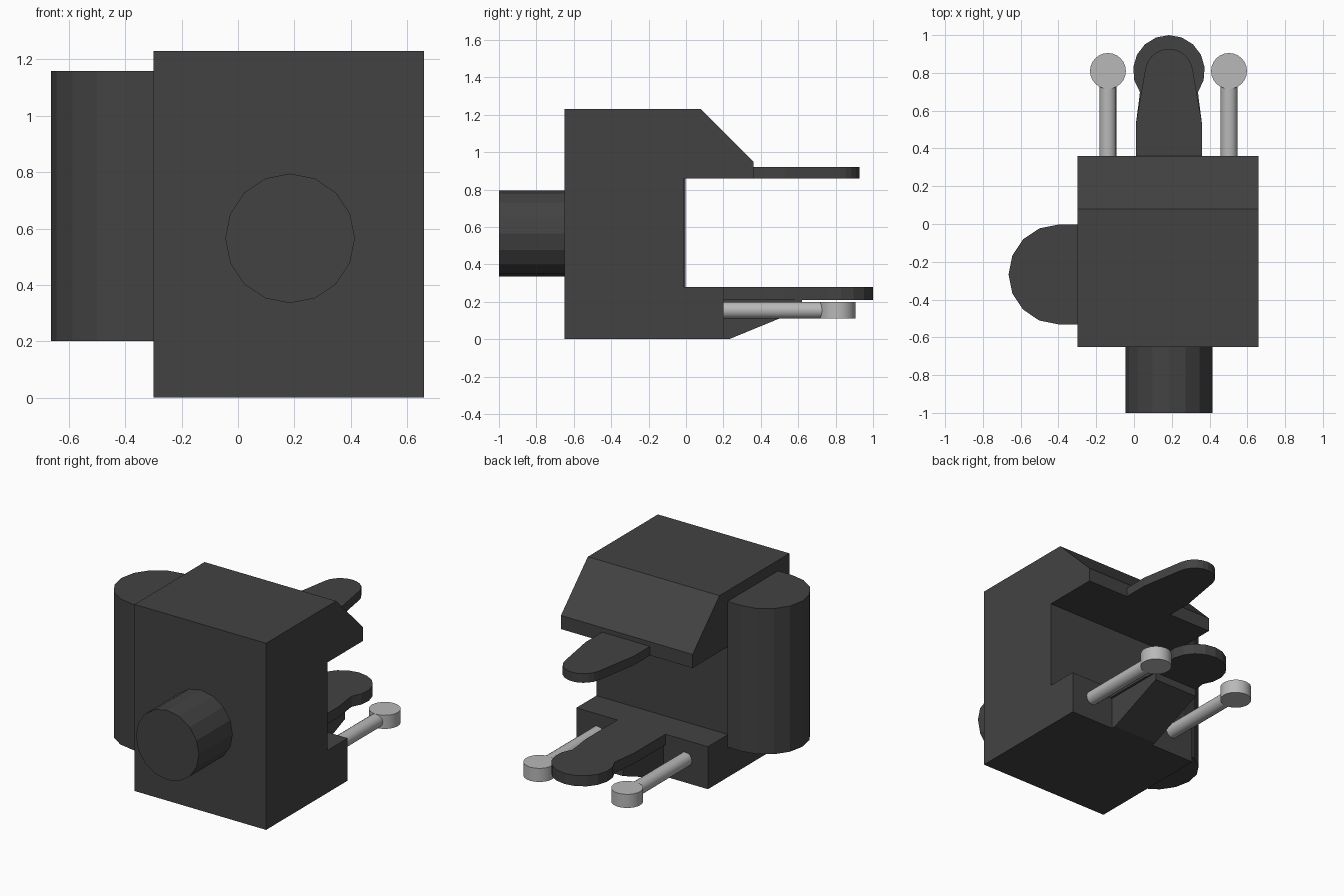
import bpy, bmesh
from math import cos, sin, pi, radians
from mathutils import Vector, Matrix

if "Cube" in bpy.data.objects:
    bpy.data.objects.remove(bpy.data.objects["Cube"])


def material(name, v):
    m = bpy.data.materials.new(name)
    m.diffuse_color = (v, v, v, 1)
    m.use_nodes = True
    m.node_tree.nodes["Principled BSDF"].inputs["Base Color"].default_value = m.diffuse_color
    return m


DARK = material("dark_plastic", 0.055)
METAL = material("light_metal", 0.48)
CX = 0.185  # centre line of the tongues, rib and stub


def finish(name, bm, mat):
    bmesh.ops.recalc_face_normals(bm, faces=bm.faces)
    me = bpy.data.meshes.new(name)
    bm.to_mesh(me)
    bm.free()
    me.materials.append(mat)
    ob = bpy.data.objects.new(name, me)
    bpy.context.collection.objects.link(ob)
    return ob


def extrude(name, points, axis, lo, hi, mat=DARK):
    """Prism from a 2D outline: (y, z) along X or (x, y) along Z."""
    bm = bmesh.new()
    place = (lambda a, b: (lo, a, b)) if axis == 'X' else (lambda a, b: (a, b, lo))
    face = bm.faces.new([bm.verts.new(place(*p)) for p in points])
    moved = bmesh.ops.extrude_face_region(bm, geom=[face])["geom"]
    step = Vector((hi - lo, 0, 0) if axis == 'X' else (0, 0, hi - lo))
    bmesh.ops.translate(bm, vec=step, verts=[g for g in moved if isinstance(g, bmesh.types.BMVert)])
    return finish(name, bm, mat)


def cylinder_y(name, x, z, r, y0, y1, sides, mat):
    bm = bmesh.new()
    turn = Matrix.Translation((x, (y0 + y1) / 2, z)) @ Matrix.Rotation(pi / 2, 4, 'X')
    bmesh.ops.create_cone(bm, cap_ends=True, segments=sides, radius1=r, radius2=r,
                          depth=y1 - y0, matrix=turn)
    return finish(name, bm, mat)


def arc(cx, cy, r, a0, a1, n):
    angles = [radians(a0 + (a1 - a0) * i / n) for i in range(n + 1)]
    return [(cx + r * cos(a), cy + r * sin(a)) for a in angles]


# Main C-shaped housing
extrude("housing", [(-0.65, 0), (0.20, 0), (0.20, 0.28), (-0.01, 0.28), (-0.01, 0.86),
                    (0.36, 0.86), (0.36, 0.95), (0.08, 1.23), (-0.65, 1.23)], 'X', -0.30, 0.66)

# Rounded side barrel and front stub
extrude("side_barrel", [(-0.30, 0 - 0.003)] + arc(-0.40, -0.267, 0.264, 90, 270, 8)
        + [(-0.30, -0.531)], 'Z', 0.20, 1.16)
cylinder_y("front_stub", CX, 0.565, 0.23, -1.0, -0.65, 16, DARK)

# Upper and lower tongues
extrude("upper_tongue", [(CX - 0.175, 0.36), (CX + 0.175, 0.36), (CX + 0.175, 0.53)]
        + arc(CX, 0.80, 0.127, 10, 170, 10) + [(CX - 0.175, 0.53)], 'Z', 0.86, 0.92)
extrude("lower_tongue", [(CX - 0.175, 0.20), (CX + 0.175, 0.20), (CX + 0.175, 0.53),
                         (CX + 0.158, 0.66)]
        + arc(CX, 0.81, 0.19, -36, 216, 12)
        + [(CX - 0.158, 0.66), (CX - 0.175, 0.53)], 'Z', 0.21, 0.28)

# Sloped rib under the lower tongue
extrude("lower_rib", [(0.20, 0), (0.23, 0), (0.62, 0.16), (0.62, 0.21), (0.20, 0.21)],
        'X', CX - 0.16, CX + 0.16)

# Two metal prongs with disc tips
for side, x in (("left", CX - 0.323), ("right", CX + 0.318)):
    rod = cylinder_y(side + "_prong", x, 0.155, 0.045, 0.19, 0.74, 16, METAL)
    disc = extrude(side + "_disc", arc(x, 0.81, 0.095, 0, 345, 23), 'Z', 0.11, 0.20, METAL)
    for ob in (rod, disc):
        bpy.ops.object.select_all(action='DESELECT')
        ob.select_set(True)
        bpy.context.view_layer.objects.active = ob
        bpy.ops.object.shade_smooth_by_angle(angle=radians(40))
